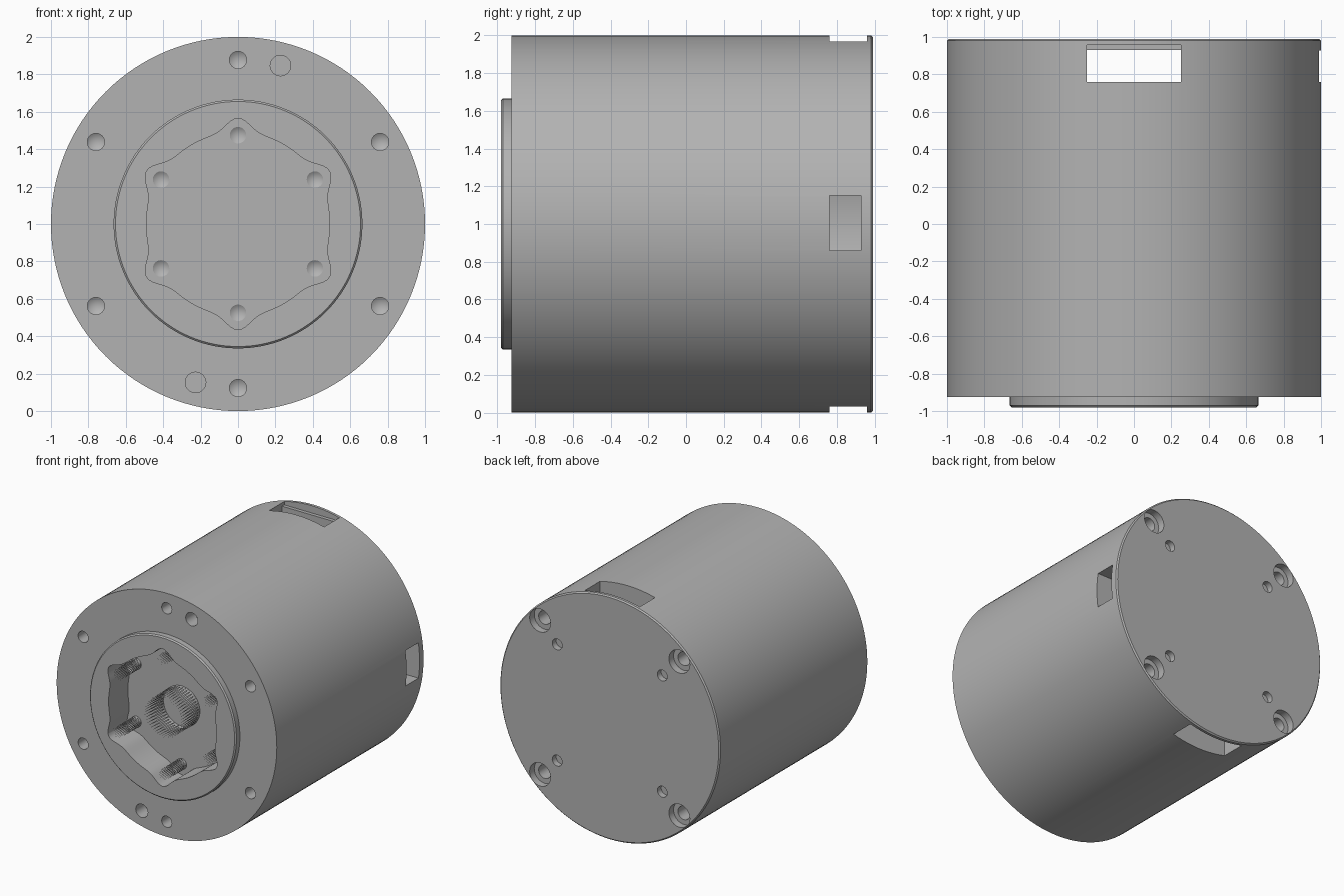
import bpy, bmesh, math
from mathutils import Matrix, Vector

cube = bpy.data.objects.get("Cube")
if cube:
    bpy.data.objects.remove(cube, do_unlink=True)

grey = bpy.data.materials.new("machined_grey")
grey.use_nodes = True
grey.diffuse_color = (0.45, 0.45, 0.45, 1)
grey.node_tree.nodes["Principled BSDF"].inputs["Base Color"].default_value = (0.45, 0.45, 0.45, 1)


def finish(name, bm, recalc=True):
    if recalc:
        bmesh.ops.recalc_face_normals(bm, faces=bm.faces[:])
    mesh = bpy.data.meshes.new(name)
    bm.to_mesh(mesh)
    bm.free()
    mesh.materials.append(grey)
    obj = bpy.data.objects.new(name, mesh)
    bpy.context.collection.objects.link(obj)
    return obj


def lathe(bm, profile, x=0, z=1, sides=32):
    """Solid of revolution about a y-parallel axis; profile holds (radius, y)."""
    rings = []
    for r, y in profile:
        if r == 0:
            rings.append([bm.verts.new((x, y, z))] * sides)
        else:
            angles = [math.tau * i / sides for i in range(sides)]
            rings.append([bm.verts.new((x + r * math.cos(a), y, z + r * math.sin(a))) for a in angles])
    for a, b in zip(rings, rings[1:]):
        for i in range(sides):
            j = (i + 1) % sides
            bm.faces.new(list(dict.fromkeys((a[i], a[j], b[j], b[i]))))


def box(bm, low, high):
    low, high = Vector(low), Vector(high)
    matrix = Matrix.Translation((low + high) / 2) @ Matrix.Diagonal((*(high - low), 1))
    bmesh.ops.create_cube(bm, size=1, matrix=matrix)


def polar(radius, count, start=30):
    for k in range(count):
        a = math.radians(start + 360 * k / count)
        yield radius * math.cos(a), 1 + radius * math.sin(a)


def cut(target, bm):
    cutter = finish("cutter", bm)
    cutter.hide_render = True
    mod = target.modifiers.new("cut", 'BOOLEAN')
    mod.operation, mod.solver, mod.object = 'DIFFERENCE', 'EXACT', cutter
    bpy.context.view_layer.objects.active = target
    bpy.ops.object.modifier_apply(modifier=mod.name)
    bpy.data.objects.remove(cutter, do_unlink=True)


FRONT, FACE, BACK, FLOOR = -0.98, -0.925, 0.99, -0.73

# Housing with raised front hub and slightly chamfered rear rim
bm = bmesh.new()
lathe(bm, [(0, FRONT), (0.655, FRONT), (0.665, FRONT + 0.01), (0.665, FACE), (1, FACE),
           (1, BACK - 0.01), (0.99, BACK), (0, BACK)], sides=128)
housing = finish("housing", bm)

# Six-lobed pocket in the hub
bm = bmesh.new()
outline = []
for i in range(180):
    a = math.tau * i / 180
    off = (math.degrees(a) % 60) - 30
    r = 0.49 + 0.075 * math.exp(-(off / 9) ** 2)
    outline.append(bm.verts.new((r * math.cos(a), FRONT - 0.1, 1 + r * math.sin(a))))
base = bm.faces.new(outline)
ext = bmesh.ops.extrude_face_region(bm, geom=[base])
bmesh.ops.translate(bm, vec=(0, FLOOR - FRONT + 0.1, 0),
                    verts=[v for v in ext["geom"] if isinstance(v, bmesh.types.BMVert)])
cut(housing, bm)

# Drilled holes: front ring, pocket floor, locating pins, rear screws
bm = bmesh.new()
for x, z in polar(0.877, 6):
    lathe(bm, [(0, FACE - 0.02), (0.046, FACE - 0.02), (0.046, FACE + 0.16), (0, FACE + 0.19)], x, z)
for x, z in polar(0.475, 6):
    lathe(bm, [(0, FLOOR - 0.02), (0.044, FLOOR - 0.02), (0.044, FLOOR), (0, FLOOR + 0.03)], x, z)
for s in (-1, 1):
    lathe(bm, [(0, FACE - 0.02), (0.055, FACE - 0.02), (0.055, FACE + 0.12), (0, FACE + 0.12)],
          0.227 * s, 1 + 0.847 * s)
for x, z in polar(0.895, 4, 45):
    lathe(bm, [(0, BACK + 0.02), (0.095, BACK + 0.02), (0.095, BACK - 0.06), (0.055, BACK - 0.06),
               (0.055, BACK - 0.2), (0, BACK - 0.22)], x, z)
for x, z in polar(0.675, 4, 45):
    lathe(bm, [(0, BACK + 0.02), (0.045, BACK + 0.02), (0.045, BACK - 0.05), (0, BACK - 0.05)], x, z)
cut(housing, bm)

# Rear compartment
bm = bmesh.new()
lathe(bm, [(0, 0.72), (0.78, 0.72), (0.78, 0.93), (0, 0.93)], sides=96)
cut(housing, bm)

# Cable slots: through top and bottom, with a shallow step, and one on the left side
bm = bmesh.new()
box(bm, (-0.25, 0.76, -0.1), (0.25, 0.929, 2.1))
cut(housing, bm)
bm = bmesh.new()
for low, high in ((-0.1, 0.06), (1.94, 2.1)):
    box(bm, (-0.25, 0.761, low), (0.25, 0.958, high))
box(bm, (0.7, 0.76, 0.86), (1.1, 0.928, 1.15))
cut(housing, bm)

# Toothed sleeves in the pocket: triangular blades facing inwards
bm = bmesh.new()
sleeves = [(x, z, 0.044, 24) for x, z in polar(0.475, 6)] + [(0, 1, 0.165, 48)]
for x, z, r, n in sleeves:
    def point(i, y):
        a = math.tau * i / n
        return bm.verts.new((x + r * math.cos(a), y, z + r * math.sin(a)))
    for i in range(n):
        bm.faces.new((point(i, FLOOR), point(i + 1, FLOOR), point(i, FRONT)))
bmesh.ops.recalc_face_normals(bm, faces=[])
sleeve_obj = finish("pocket_sleeves", bm, recalc=False)

bpy.ops.object.select_all(action='DESELECT')
housing.select_set(True)
bpy.context.view_layer.objects.active = housing
bpy.ops.object.shade_smooth_by_angle(angle=math.radians(30))
